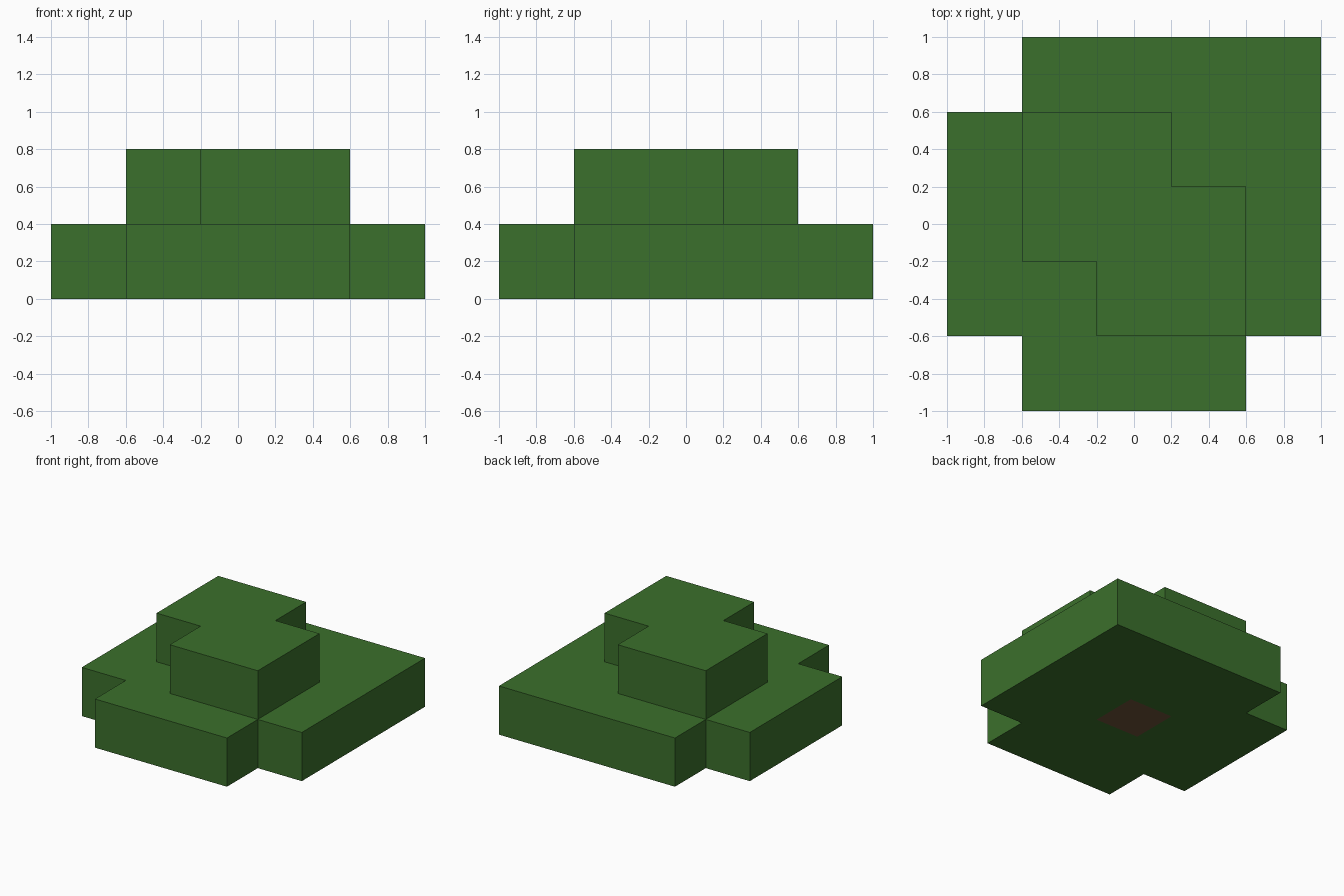
import bpy
import bmesh

CELL = 0.4  # edge of one block; the plan is a 5 x 5 grid of blocks

default_cube = bpy.data.objects.get("Cube")
if default_cube:
    bpy.data.objects.remove(default_cube, do_unlink=True)


def make_material(name, rgb):
    mat = bpy.data.materials.new(name)
    mat.use_nodes = True
    color = (*rgb, 1.0)
    mat.diffuse_color = color
    bsdf = next(n for n in mat.node_tree.nodes if n.type == "BSDF_PRINCIPLED")
    bsdf.inputs["Base Color"].default_value = color
    bsdf.inputs["Roughness"].default_value = 0.9
    return mat


def block_layer(name, plan, level, mat):
    """Extrude the '#' cells of a plan (first row is the back) by one block."""
    bm = bmesh.new()
    z = level * CELL
    for row, line in enumerate(plan):
        for col, mark in enumerate(line):
            if mark != "#":
                continue
            x, y = (col - 2.5) * CELL, (1.5 - row) * CELL
            bm.faces.new([bm.verts.new(p) for p in (
                (x, y, z), (x + CELL, y, z),
                (x + CELL, y + CELL, z), (x, y + CELL, z))])
    bmesh.ops.remove_doubles(bm, verts=bm.verts[:], dist=0.001)
    grown = bmesh.ops.extrude_face_region(
        bm, geom=bm.faces[:], use_keep_orig=True)["geom"]
    top = [g for g in grown if isinstance(g, bmesh.types.BMVert)]
    bmesh.ops.translate(bm, verts=top, vec=(0, 0, CELL))
    bmesh.ops.recalc_face_normals(bm, faces=bm.faces[:])
    mesh = bpy.data.meshes.new(name)
    bm.to_mesh(mesh)
    bm.free()
    mesh.materials.append(mat)
    obj = bpy.data.objects.new(name, mesh)
    bpy.context.collection.objects.link(obj)
    return obj


leaf = make_material("leaf green", (0.044, 0.162, 0.025))
bark = make_material("bark brown", (0.155, 0.085, 0.038))

# Wide leaf layer, open in the middle for the trunk
block_layer("lower_leaves", [
    " ####",
    "#####",
    "## ##",
    "#####",
    " ### "], 0, leaf)

# Smaller leaf layer with two opposite corners missing
block_layer("upper_leaves", [
    "     ",
    " ##  ",
    " ### ",
    "  ## ",
    "     "], 1, leaf)

# Trunk block, seen only from below
block_layer("trunk", ["", "", "  #"], 0, bark)
